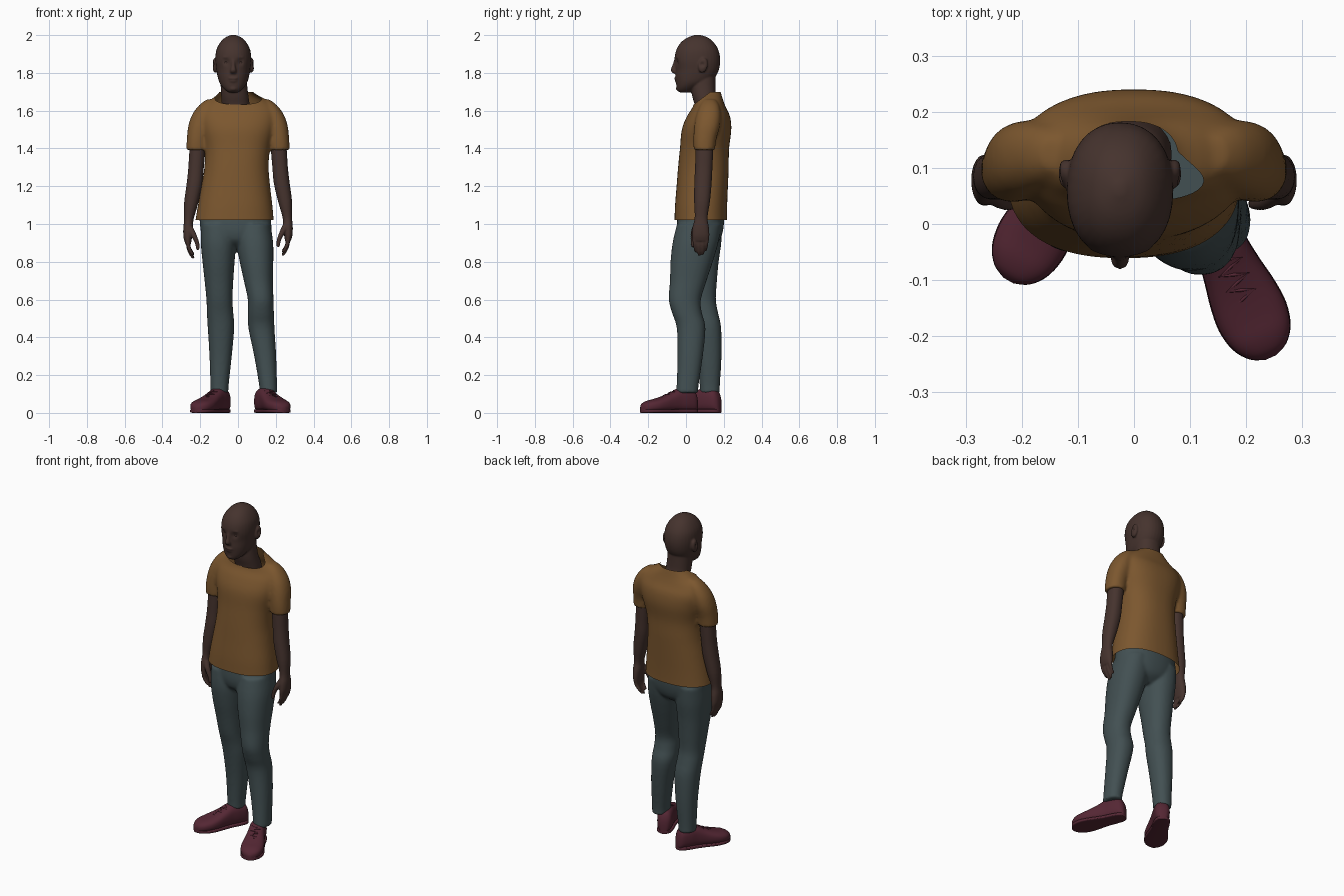
import bpy, bmesh, math
from mathutils import Vector, Matrix

def material(name, rgb):
    m = bpy.data.materials.new(name)
    m.diffuse_color = (*rgb, 1)
    return m

SKIN = material("skin", (0.060, 0.033, 0.027))
SHIRT = material("shirt_cloth", (0.20, 0.095, 0.028))
PANTS = material("trouser_cloth", (0.055, 0.080, 0.085))
SHOE = material("shoe_leather", (0.090, 0.020, 0.034))

def spline(rows, steps):
    """Catmull-Rom interpolation of section rows."""
    out = []
    for i in range(len(rows) - 1):
        p0, p1, p2 = rows[max(i - 1, 0)], rows[i], rows[i + 1]
        p3 = rows[min(i + 2, len(rows) - 1)]
        for k in range(steps):
            t = k / steps
            out.append([0.5 * (2*b + (c - a)*t + (2*a - 5*b + 4*c - d)*t*t + (3*b - a - 3*c + d)*t**3)
                        for a, b, c, d in zip(p0, p1, p2, p3)])
    return out + [rows[-1]]

def stack(bm, rows, power=2.2, steps=4, n=32, matrix=Matrix()):
    """Closed loft through superellipse sections (cx, cy, z, rx, ry)."""
    rings = []
    for cx, cy, z, rx, ry in spline(rows, steps):
        ring = []
        for i in range(n):
            a = 2 * math.pi * i / n
            c, s = math.cos(a), math.sin(a)
            x = cx + rx * math.copysign(abs(c) ** (2 / power), c)
            y = cy + ry * math.copysign(abs(s) ** (2 / power), s)
            ring.append(bm.verts.new(matrix @ Vector((x, y, z))))
        rings.append(ring)
    for a, b in zip(rings, rings[1:]):
        for i in range(n):
            bm.faces.new((a[i], a[(i+1) % n], b[(i+1) % n], b[i]))
    bm.faces.new(rings[0][::-1])
    bm.faces.new(rings[-1])

def blob(bm, pos, radii, tilt=0):
    m = Matrix.Translation(pos) @ Matrix.Rotation(tilt, 4, 'X') @ Matrix.Diagonal((*radii, 1))
    bmesh.ops.create_uvsphere(bm, u_segments=20, v_segments=12, radius=1, matrix=m)

def finish(name, bm, mat, angle=60):
    bmesh.ops.recalc_face_normals(bm, faces=bm.faces[:])
    me = bpy.data.meshes.new(name)
    bm.to_mesh(me)
    bm.free()
    ob = bpy.data.objects.new(name, me)
    bpy.context.collection.objects.link(ob)
    me.materials.append(mat)
    me.polygons.foreach_set("use_smooth", [True] * len(me.polygons))
    me.set_sharp_from_angle(angle=math.radians(angle))
    return ob

def fuse(bm, voxel, smooth):
    """Blend overlapping solids into one skin and return it as a bmesh."""
    ob = finish("blend", bm, SKIN)
    r = ob.modifiers.new("r", 'REMESH')
    r.mode, r.voxel_size = 'VOXEL', voxel
    s = ob.modifiers.new("s", 'SMOOTH')
    s.factor, s.iterations = 0.5, smooth
    dg = bpy.context.evaluated_depsgraph_get()
    me = bpy.data.meshes.new_from_object(ob.evaluated_get(dg))
    bpy.data.objects.remove(ob)
    out = bmesh.new()
    out.from_mesh(me)
    bpy.data.meshes.remove(me)
    return out

def cut(bm, co, no):
    bmesh.ops.bisect_plane(bm, geom=bm.verts[:] + bm.edges[:] + bm.faces[:],
                           plane_co=co, plane_no=no, clear_outer=True)

# Head and neck with nose, brow, lips and ears
hx = -0.025
bm = bmesh.new()
stack(bm, [(hx, y, z, rx, ry) for y, z, rx, ry in [
    (-.004, 1.695, .02, .022), (-.002, 1.705, .038, .043), (.012, 1.725, .058, .062),
    (.035, 1.75, .074, .088), (.05, 1.78, .083, .106), (.06, 1.82, .090, .115),
    (.06, 1.87, .095, .121), (.06, 1.92, .090, .112), (.06, 1.96, .070, .088),
    (.062, 1.987, .043, .054), (.062, 2.002, .008, .010)]])
stack(bm, [(-.01, .125, 1.56, .078, .066), (-.012, .112, 1.63, .074, .066),
           (-.017, .096, 1.68, .072, .064), (-.022, .09, 1.74, .070, .066), (hx, .09, 1.82, .068, .066)])
stack(bm, [(hx, -.052, 1.872, .009, .010), (hx, -.058, 1.84, .010, .014),
           (hx, -.062, 1.813, .016, .019), (hx, -.054, 1.797, .014, .014)])
blob(bm, (hx, -.040, 1.882), (.058, .020, .012))
blob(bm, (hx, -.050, 1.771), (.027, .013, .006))
blob(bm, (hx, -.047, 1.757), (.023, .013, .007))
blob(bm, (hx, -.037, 1.717), (.022, .017, .014))
for s in (-1, 1):
    blob(bm, (hx + s * .097, .09, 1.84), (.014, .025, .040), -.2)
bm = fuse(bm, .005, 3)
dents = [(Vector((hx + s * .035, -.05, 1.858)), Vector((0, .010, 0)), .019) for s in (-1, 1)]
dents += [(Vector((hx + s * .112, .085, 1.845)), Vector((-s * .010, 0, 0)), .013) for s in (-1, 1)]
for v in bm.verts:
    for pos, push, r in dents:
        v.co += push * math.exp(-((v.co - pos).length / r) ** 2)
finish("head", bm, SKIN)

# Closed eyelids
bm = bmesh.new()
for s in (-1, 1):
    blob(bm, (hx + s * .035, -.035, 1.856), (.014, .010, .008))
finish("eyelids", bm, SKIN)

# T-shirt: torso and short sleeves, open at hem and neck
bm = bmesh.new()
stack(bm, [(-.018, .078, .96, .215, .142), (-.018, .078, 1.02, .207, .139), (-.015, .08, 1.1, .197, .138),
           (-.012, .086, 1.2, .182, .136), (-.008, .092, 1.3, .170, .134), (-.003, .098, 1.4, .173, .130),
           (0, .109, 1.5, .197, .131), (0, .119, 1.57, .206, .114), (.002, .123, 1.62, .190, .087),
           (.002, .120, 1.66, .142, .075), (-.010, .115, 1.70, .088, .068), (-.015, .105, 1.75, .070, .060)],
      power=2.35, n=48)
for s in (-1, 1):
    stack(bm, [(s * x, y, z, rx, ry) for x, y, z, rx, ry in [
        (.218, .097, 1.392, .055, .056), (.214, .1, 1.45, .057, .061), (.201, .112, 1.52, .062, .068),
        (.182, .12, 1.58, .060, .064), (.155, .125, 1.63, .050, .050), (.135, .125, 1.66, .030, .030)]])
bm = fuse(bm, .009, 5)
cut(bm, (0, 0, 1.02), (0, 0, -1))
cut(bm, (0, .13, 1.70), (0, -.6, .8))
cut(bm, (0, 0, 1.70), (0, 0, 1))
finish("t_shirt", bm, SHIRT)

# Arms and hands
for s, label, drop in ((1, "left", 0), (-1, "right", .015)):
    bm = bmesh.new()
    stack(bm, [(s * x, y, z - drop, rx, ry) for x, y, z, rx, ry in [
        (.210, .1, 1.47, .042, .048), (.217, .097, 1.38, .042, .047), (.223, .094, 1.3, .041, .046),
        (.231, .09, 1.22, .042, .046), (.249, .085, 1.12, .037, .042), (.261, .08, 1.035, .025, .034),
        (.264, .078, .985, .026, .043), (.266, .078, .94, .022, .046), (.264, .078, .91, .015, .043)]])
    for y, tip in ((.044, .85), (.067, .832), (.090, .836), (.111, .857)):
        stack(bm, [(s * x, y + (.078 - y) * k * .25, .925 + (tip - .925) * k - drop, r, r) for x, k, r in
                   [(.265, 0, .0115), (.262, .4, .011), (.250, .75, .010), (.238, .96, .008), (.236, 1, .004)]], n=12)
    stack(bm, [(s * x, y, z - drop, r, r) for x, y, z, r in [
        (.255, .056, 1.0, .016), (.236, .042, .96, .016), (.217, .037, .915, .012),
        (.213, .036, .885, .009), (.213, .036, .876, .004)]], n=12)
    finish(label + "_arm", fuse(bm, .005, 3), SKIN)

# Trousers: pelvis and two legs in a relaxed stance
bm = bmesh.new()
stack(bm, [(-.01, .07, .875, .05, .06), (-.01, .07, .91, .13, .105), (-.010, .073, .96, .182, .122),
           (-.015, .078, 1.03, .188, .124), (-.015, .08, 1.12, .170, .118)], n=48)
stack(bm, [(.161, .007, .105, .048, .060), (.160, .008, .14, .047, .058), (.144, .022, .3, .058, .067),
           (.124, .027, .45, .069, .076), (.121, .005, .53, .069, .079), (.120, -.006, .6, .068, .085),
           (.108, .012, .7, .077, .097), (.098, .030, .8, .089, .112), (.089, .05, .9, .097, .121),
           (.08, .07, 1.0, .092, .118)])
stack(bm, [(-.098, .126, .105, .049, .054), (-.098, .126, .14, .048, .053), (-.092, .124, .3, .059, .064),
           (-.090, .112, .45, .070, .074), (-.095, .096, .53, .070, .074), (-.098, .080, .6, .069, .078),
           (-.101, .073, .7, .076, .091), (-.103, .067, .8, .085, .106), (-.104, .068, .9, .093, .119),
           (-.105, .075, 1.0, .092, .118)])
finish("trousers", fuse(bm, .008, 6), PANTS)

# Shoes: rows of distance from heel, half width, height
ROWS = [(0, .012, .05), (.006, .026, .085), (.025, .040, .118), (.07, .046, .130), (.11, .047, .125),
        (.155, .053, .103), (.20, .061, .084), (.245, .064, .070), (.285, .055, .060),
        (.312, .035, .046), (.324, .010, .028)]
for label, heel, angle in (("left", (.112, .058), 24), ("right", (-.062, .180), -30)):
    a = math.radians(angle)
    f, up = Vector((math.sin(a), -math.cos(a), 0)), Vector((0, 0, 1))
    w = up.cross(f)
    m = Matrix.Translation((*heel, 0)) @ Matrix((w, up, f)).transposed().to_4x4()
    bm = bmesh.new()
    stack(bm, [(0, h / 2 + .004, d, hw, h / 2) for d, hw, h in ROWS], power=2.6, matrix=m)
    finish(label + "_shoe", bm, SHOE)
    # Sole
    bm = bmesh.new()
    stack(bm, [(0, .010, d, hw * 1.02, .010) for d, hw, h in ROWS], power=5, matrix=m)
    finish(label + "_sole", bm, SHOE, 40)
    # Laces zigzag over the instep
    cu = bpy.data.curves.new(label + "_laces", 'CURVE')
    cu.dimensions, cu.bevel_depth, cu.bevel_resolution = '3D', .003, 1
    sp = cu.splines.new('POLY')
    sp.points.add(12)
    for i, p in enumerate(sp.points):
        d = .125 + i * .0075
        side = (-1, 0, 1, 0)[i % 4]
        h = .120 - (d - .12) * .45 + .004
        p.co = (*(m @ Vector((side * .024, h - abs(side) * .004, d))), 1)
    ob = bpy.data.objects.new(label + "_laces", cu)
    bpy.context.collection.objects.link(ob)
    cu.materials.append(SHOE)
